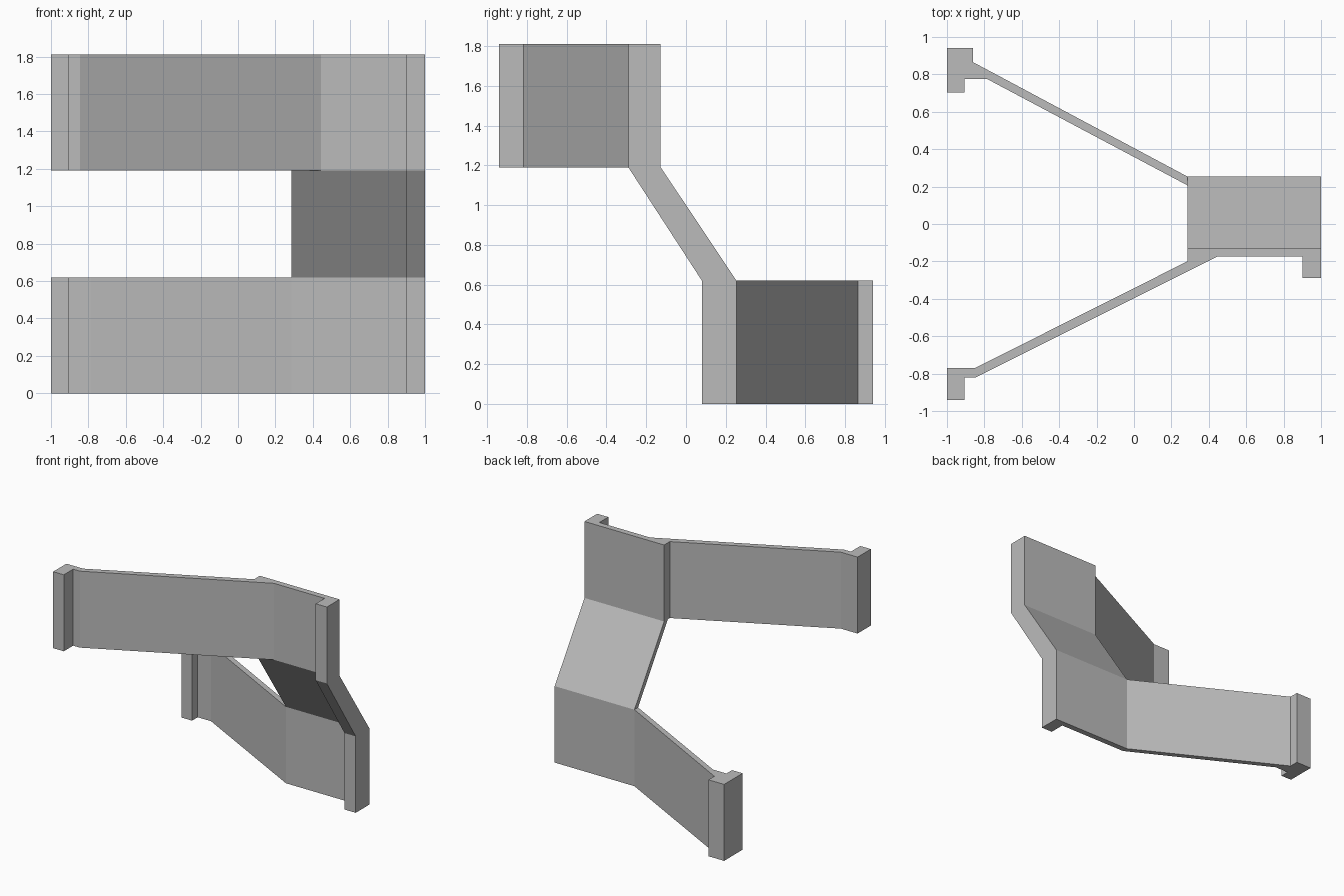
import bpy
import bmesh

if "Cube" in bpy.data.objects:
    bpy.data.objects.remove(bpy.data.objects["Cube"], do_unlink=True)

grey = bpy.data.materials.new("plain grey")
grey.use_nodes = True
colour = (0.5, 0.5, 0.5, 1)
grey.diffuse_color = colour
grey.node_tree.nodes["Principled BSDF"].inputs["Base Color"].default_value = colour


def loft(name, bottom, top, z_bottom, z_top):
    """Solid between two matching plan outlines at two heights."""
    bm = bmesh.new()
    low = [bm.verts.new((x, y, z_bottom)) for x, y in bottom]
    high = [bm.verts.new((x, y, z_top)) for x, y in top]
    bm.faces.new(low)
    bm.faces.new(high)
    for i in range(len(low)):
        j = (i + 1) % len(low)
        bm.faces.new((low[i], low[j], high[j], high[i]))
    bmesh.ops.recalc_face_normals(bm, faces=bm.faces)
    mesh = bpy.data.meshes.new(name)
    bm.to_mesh(mesh)
    bm.free()
    mesh.materials.append(grey)
    obj = bpy.data.objects.new(name, mesh)
    bpy.context.collection.objects.link(obj)


def web_section(lip, front, back):
    """Short straight web with a lip along its outer edge."""
    return [(0.285, front), (0.9, front), (0.9, lip), (1, lip), (1, back), (0.285, back)]


# Heights of the two bands joined by the sloping web
LOWER_TOP, UPPER_BOTTOM, TOP = 0.62, 1.19, 1.81

low_web = web_section(0.08, 0.207, 0.254)
high_web = web_section(-0.29, -0.175, -0.127)

# Lower band: web, wing slanting back, hooked end
lower_band = low_web + [(-0.86, 0.865), (-0.86, 0.94), (-1, 0.94),
                        (-1, 0.703), (-0.905, 0.703), (-0.905, 0.775), (-0.785, 0.775)]

# Upper band: web, wing slanting forward, hooked end
upper_band = [(0.445, -0.175)] + high_web[1:] + [
    (0.285, -0.2), (-0.85, -0.77), (-1, -0.77), (-1, -0.94),
    (-0.905, -0.94), (-0.905, -0.82), (-0.845, -0.82)]

loft("lower_band", lower_band, lower_band, 0, LOWER_TOP)
loft("sloping_web", low_web, high_web, LOWER_TOP, UPPER_BOTTOM)
loft("upper_band", upper_band, upper_band, UPPER_BOTTOM, TOP)
